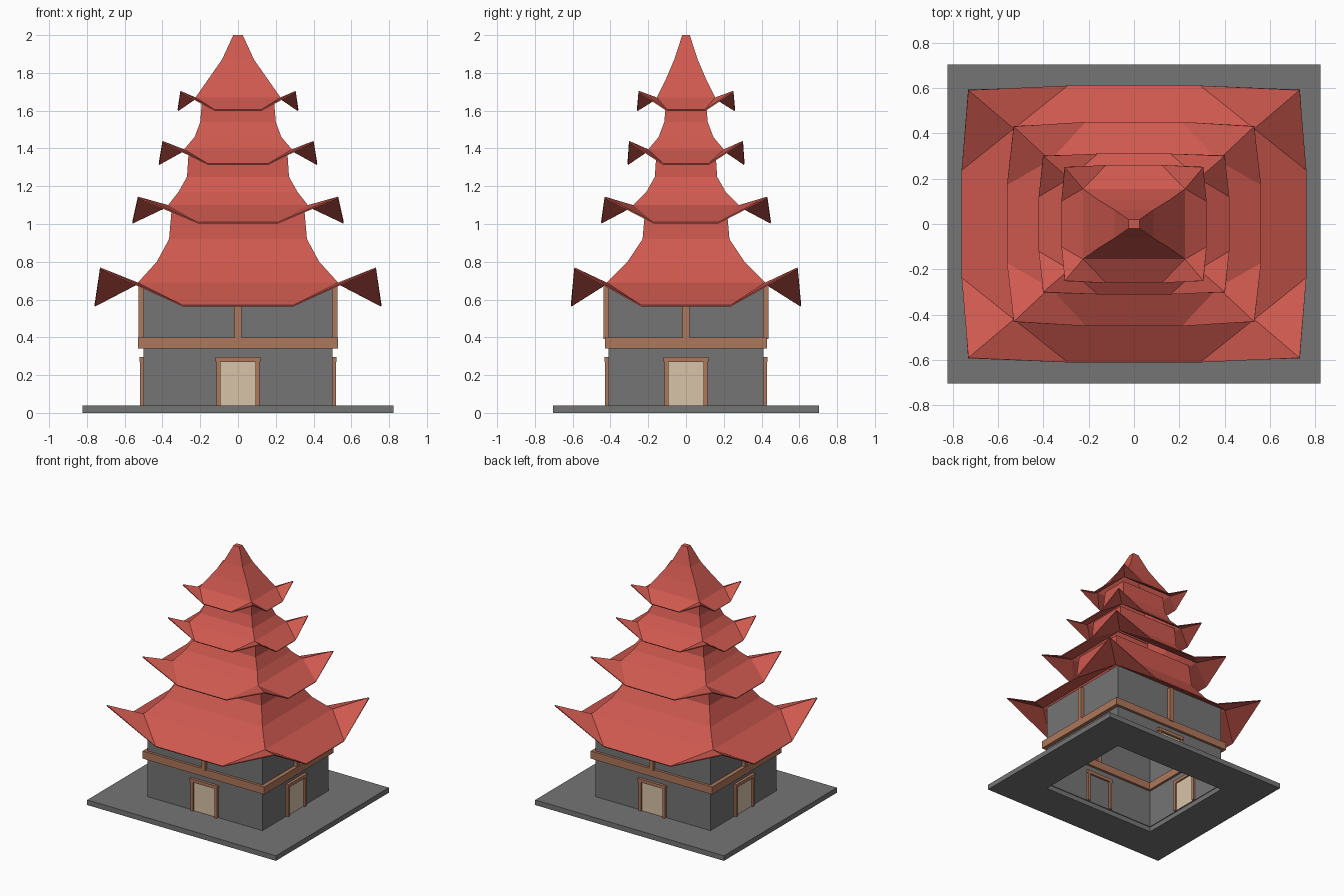
import bpy, bmesh

if "Cube" in bpy.data.objects:
    bpy.data.objects.remove(bpy.data.objects["Cube"])


def material(name, color):
    m = bpy.data.materials.new(name)
    m.diffuse_color = (*color, 1)
    m.use_nodes = True
    m.node_tree.nodes["Principled BSDF"].inputs["Base Color"].default_value = m.diffuse_color
    return m


RED = material("red roof", (0.62, 0.10, 0.078))
GREY = material("grey stone", (0.178, 0.178, 0.178))
BROWN = material("brown timber", (0.43, 0.185, 0.105))
TAN = material("tan door", (0.69, 0.55, 0.39))


def finish(name, bm, mat):
    me = bpy.data.meshes.new(name)
    bm.to_mesh(me)
    bm.free()
    me.materials.append(mat)
    ob = bpy.data.objects.new(name, me)
    bpy.context.collection.objects.link(ob)
    return ob


def box(name, lo, hi, mat):
    bm = bmesh.new()
    bmesh.ops.create_cube(bm, size=1)
    for v in bm.verts:
        v.co = [lo[i] if v.co[i] < 0 else hi[i] for i in range(3)]
    return finish(name, bm, mat)


def frame(name, outer, inner, z0, z1, mat):
    """Rectangular ring, open in the middle."""
    bm = bmesh.new()
    loops = []
    for (x, y), z in ((outer, z0), (outer, z1), (inner, z1), (inner, z0)):
        loops.append([bm.verts.new((sx * x, sy * y, z))
                      for sx, sy in ((-1, -1), (1, -1), (1, 1), (-1, 1))])
    for a, b in zip(loops, loops[1:] + loops[:1]):
        for i in range(4):
            j = (i + 1) % 4
            bm.faces.new((a[i], a[j], b[j], b[i]))
    return finish(name, bm, mat)


# Plinth, walls and the timber band
frame("plinth", (0.823, 0.703), (0.50, 0.41), 0, 0.04, GREY)
frame("lower_walls", (0.50, 0.41), (0.494, 0.404), 0.038, 0.36, GREY)
frame("timber_band", (0.53, 0.43), (0.475, 0.385), 0.34, 0.40, BROWN)
frame("upper_walls", (0.50, 0.41), (0.494, 0.404), 0.38, 0.69, GREY)


# Door, door frame and upper post, repeated on all four sides
def side_box(name, side, u0, u1, d_in, d_out, z0, z1, mat):
    along_x, s = side
    wall = 0.41 if along_x else 0.50
    d = sorted((s * (wall - d_in), s * (wall + d_out)))
    if along_x:
        box(name, (u0, d[0], z0), (u1, d[1], z1), mat)
    else:
        box(name, (d[0], u0, z0), (d[1], u1, z1), mat)


for label, side in (("front", (True, -1)), ("back", (True, 1)),
                    ("left", (False, -1)), ("right", (False, 1))):
    inset = 0.003 if label == "front" else 0.009
    side_box(label + "_door", side, -0.095, 0.095, inset, 0.004, 0.04, 0.275, TAN)
    for n, u in (("a", -0.115), ("b", 0.093)):
        side_box(label + "_jamb_" + n, side, u, u + 0.022, 0.02, 0.018, 0.04, 0.275, BROWN)
    side_box(label + "_lintel", side, -0.12, 0.12, 0.02, 0.022, 0.27, 0.295, BROWN)
    side_box(label + "_post", side, -0.018, 0.018, 0.015, 0.027, 0.39, 0.67, BROWN)


# Roof tiers: upswept eave ring, then plain rings up to the neck
def ring(bm, cx, cy, cz, mx, my, mz, span):
    sx, sy = cx * span, cy * span
    pts = [(-cx, -cy, cz), (-sx, -my, mz), (sx, -my, mz),
           (cx, -cy, cz), (mx, -sy, mz), (mx, sy, mz),
           (cx, cy, cz), (sx, my, mz), (-sx, my, mz),
           (-cx, cy, cz), (-mx, sy, mz), (-mx, -sy, mz)]
    return [bm.verts.new(p) for p in pts]


def roof(name, corner, mid, rings, cap=False):
    bm = bmesh.new()
    loops = [ring(bm, *corner, *mid, 0.40)]
    loops += [ring(bm, x, y, z, x, y, z, 0.42) for x, y, z in rings]
    for n, (a, b) in enumerate(zip(loops, loops[1:])):
        for i in range(12):
            j = (i + 1) % 12
            quad = (a[i], a[j], b[j], b[i])
            # the swept corners fold from the low eave to the ridge
            if n == 0 and i % 3 == 0:
                bm.faces.new((quad[0], quad[1], quad[3]))
                bm.faces.new((quad[1], quad[2], quad[3]))
            elif n == 0 and i % 3 == 2:
                bm.faces.new((quad[0], quad[1], quad[2]))
                bm.faces.new((quad[0], quad[2], quad[3]))
            else:
                bm.faces.new(quad)
    if cap:
        bm.faces.new(loops[-1])
    ob = finish(name, bm, RED)
    mod = ob.modifiers.new("thickness", "SOLIDIFY")
    mod.thickness = 0.008
    mod.offset = -1


roof("roof_tier_1", (0.73, 0.59, 0.77), (0.76, 0.61, 0.57),
     [(0.53, 0.42, 0.69), (0.43, 0.31, 0.80), (0.365, 0.23, 0.92), (0.35, 0.215, 1.09)])
roof("roof_tier_2", (0.53, 0.43, 1.145), (0.56, 0.45, 1.01),
     [(0.37, 0.28, 1.10), (0.315, 0.21, 1.17), (0.27, 0.165, 1.25), (0.26, 0.155, 1.40)])
roof("roof_tier_3", (0.40, 0.30, 1.44), (0.42, 0.31, 1.32),
     [(0.285, 0.20, 1.395), (0.23, 0.145, 1.46), (0.20, 0.115, 1.54), (0.19, 0.105, 1.66)])
roof("roof_tier_4", (0.305, 0.25, 1.705), (0.32, 0.26, 1.605),
     [(0.225, 0.155, 1.67), (0.155, 0.105, 1.77), (0.085, 0.062, 1.87), (0.025, 0.02, 2.0)], cap=True)
